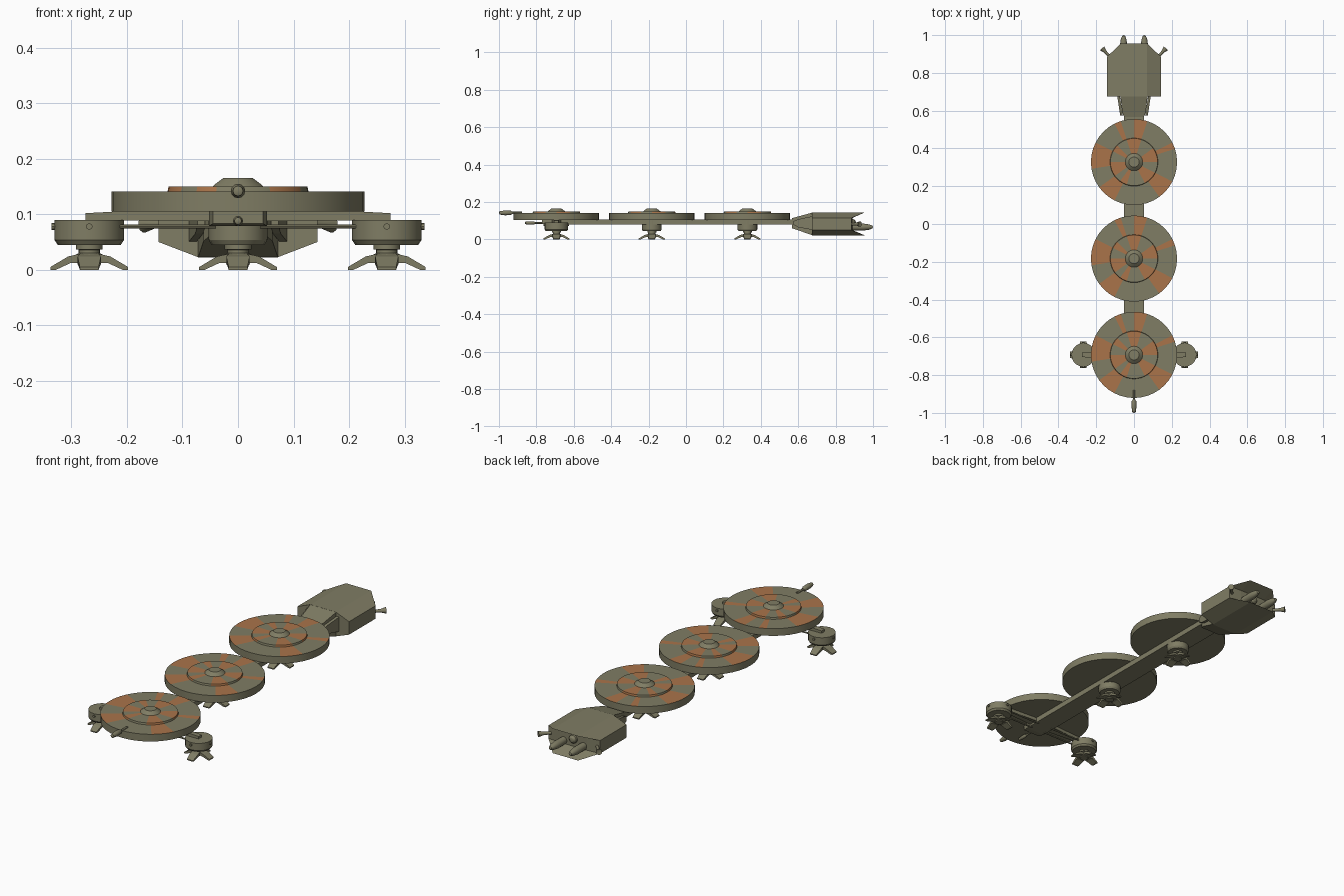
import bpy, bmesh, math
from mathutils import Matrix, Vector

if "Cube" in bpy.data.objects:
    bpy.data.objects.remove(bpy.data.objects["Cube"])


def material(name, rgb):
    m = bpy.data.materials.new(name)
    m.diffuse_color = (*rgb, 1)
    m.use_nodes = True
    m.node_tree.nodes["Principled BSDF"].inputs["Base Color"].default_value = m.diffuse_color
    return m


OLIVE = material("olive_metal", (0.215, 0.205, 0.128))
ORANGE = material("orange_paint", (0.40, 0.175, 0.068))


def finish(name, bm, smooth=False):
    bmesh.ops.recalc_face_normals(bm, faces=bm.faces)
    me = bpy.data.meshes.new(name)
    bm.to_mesh(me)
    bm.free()
    ob = bpy.data.objects.new(name, me)
    bpy.context.collection.objects.link(ob)
    me.materials.append(OLIVE)
    me.materials.append(ORANGE)
    if smooth:
        bpy.ops.object.select_all(action='DESELECT')
        ob.select_set(True)
        bpy.context.view_layer.objects.active = ob
        bpy.ops.object.shade_smooth_by_angle(angle=math.radians(30))
    return ob


def lathe_into(bm, profile, n, mat=Matrix()):
    """Closed surface of revolution about local z from (radius, height) points."""
    rings = []
    for r, z in profile:
        if r < 1e-6:
            rings.append([bm.verts.new(mat @ Vector((0, 0, z)))])
        else:
            rings.append([bm.verts.new(mat @ Vector((r * math.cos(2 * math.pi * i / n),
                         r * math.sin(2 * math.pi * i / n), z))) for i in range(n)])
    for a, b in zip(rings, rings[1:]):
        for i in range(n):
            j = (i + 1) % n
            vs = [a[i % len(a)], a[j % len(a)], b[j % len(b)], b[i % len(b)]]
            bm.faces.new(list(dict.fromkeys(vs)))


def lathe(name, profile, n, loc, axis=(0, 0, 1)):
    bm = bmesh.new()
    rot = Vector((0, 0, 1)).rotation_difference(Vector(axis)).to_matrix().to_4x4()
    lathe_into(bm, profile, n, Matrix.Translation(loc) @ rot)
    return finish(name, bm, True)


def loft(name, sections):
    """Join matching closed loops of points and cap the ends."""
    bm = bmesh.new()
    loops = [[bm.verts.new(p) for p in s] for s in sections]
    n = len(loops[0])
    for a, b in zip(loops, loops[1:]):
        for i in range(n):
            bm.faces.new((a[i], a[(i + 1) % n], b[(i + 1) % n], b[i]))
    bm.faces.new(loops[0])
    bm.faces.new(loops[-1])
    return finish(name, bm)


def rect_y(y, w, z0, z1):
    return [(-w, y, z0), (w, y, z0), (w, y, z1), (-w, y, z1)]


# saucers with painted sectors (angle ranges in degrees)
OUTER = [(72, 90), (18, 27), (-54, -27), (216, 243), (153, 189), (108, 117)]
INNER = [(72, 108), (0, 36), (-63, -27), (180, 216), (234, 252), (135, 153)]


def in_any(angle, ranges):
    return any(a <= angle + k < b for a, b in ranges for k in (-360, 0, 360))


DISC_Y = (-0.693, -0.183, 0.328)
for k, y in enumerate(DISC_Y):
    ob = lathe(f"saucer_{k + 1}", [(0, .105), (.228, .105), (.228, .141), (.127, .141), (.125, .150),
               (.046, .150), (.043, .153), (.027, .165), (0, .165)], 40, (0, y, 0))
    for f in ob.data.polygons:
        c = f.center
        dx, dy = c.x, c.y - y
        r, a = math.hypot(dx, dy), math.degrees(math.atan2(dy, dx)) % 360
        if c.z > .139 and .13 < r < .22:
            f.material_index = int(in_any(a, OUTER))
        elif c.z > .142 and .06 < r < .13:
            f.material_index = int(in_any(a, INNER))

# spine under the saucers
loft("spine", [rect_y(-.77, .045, .083, .106), rect_y(-.74, .052, .079, .106),
               rect_y(.60, .052, .079, .106)])


# landing feet: pod, ankle and four splayed toes
def foot(name, x, y, r, top):
    lathe(name + "_pod", [(0, top), (r, top), (r, .054), (r * .9, .045), (.024, .045), (.024, .037),
          (.019, .036), (.019, .030), (.027, .026), (.02, .008), (0, .008)], 20, (x, y, 0))
    side = [(.012, .030), (.038, .024), (.070, .005), (.070, 0), (.060, 0), (.034, .012), (.012, .012)]
    for i in range(4):
        rot = Matrix.Translation((x, y, 0)) @ Matrix.Rotation(i * math.pi / 2, 4, 'Z')
        loops = [[rot @ Vector((a, s * (.011 + .010 * math.sin(math.pi * min(a / .075, .8))), z))
                  for a, z in side] for s in (-1, 1)]
        loft(f"{name}_toe_{i + 1}", loops)


foot("middle_foot", 0, DISC_Y[1], .053, .10)
foot("rear_foot", 0, DISC_Y[2], .053, .10)

for s, side in ((-1, "left"), (1, "right")):
    y = DISC_Y[0]
    foot(side + "_foot", s * .268, y, .063, .090)
    # outrigger arm and its paired rods
    loft(side + "_arm", [[(s * x, y - w, z0), (s * x, y + w, z0), (s * x, y + w, z1), (s * x, y - w, z1)]
         for x, w, z0, z1 in ((.03, .025, .088, .106), (.20, .014, .089, .106), (.275, .012, .089, .102))])
    for d in (-.025, .025):
        lathe(side + "_arm_rod", [(0, 0), (.004, 0), (.004, .18), (0, .18)], 8,
              (s * .04, y + d, .078), (s, 0, 0))
    # pins on the pod rim
    for dx, dy in ((0, 1), (0, -1), (s, 0)):
        lathe(side + "_pod_pin", [(0, 0), (.006, 0), (.006, .068), (0, .068)], 8,
              (s * .268, y, .078), (dx, dy, 0))

# nose guns
gun = [(0, 0), (.006, 0), (.006, .05), (.012, .06), (.013, .09), (.009, .118), (0, .122)]
lathe("upper_nose_gun", gun, 12, (0, -.878, .142), (0, -1, 0))
lathe("lower_nose_gun", [(r * .7, z * .8) for r, z in gun], 12, (0, -.765, .088), (0, -1, 0))


# stern hull: hexagonal block with a recessed back
def hull_ring(y_mid, y_tip):
    return [(.143, y_mid, .115), (.07, y_tip, .144), (-.07, y_tip, .144), (-.143, y_mid, .115),
            (-.143, y_mid, .050), (-.07, y_tip, .022), (.07, y_tip, .022), (.143, y_mid, .050)]


inner = [(math.copysign(.075, x), .89, min(max(z, .050), .115)) for x, y, z in hull_ring(0, 0)]
inner = [(x * (1 if i in (0, 3, 4, 7) else .9), y, z) for i, (x, y, z) in enumerate(inner)]
loft("stern_hull", [hull_ring(.675, .675), hull_ring(.885, .955), inner])
loft("stern_neck", [rect_y(.567, .052, .060, .114), rect_y(.59, .062, .052, .120),
                    rect_y(.677, .072, .022, .144)])

for s, side in ((-1, "left"), (1, "right")):
    # neck fins
    fin = [(.68, .050), (.68, .125), (.60, .108), (.575, .098), (.575, .078), (.60, .065)]
    loft(side + "_neck_fin", [[(s * (x + (y - .58) * .15), y, z) for y, z in fin] for x in (.060, .074)])
    # thrusters and flared side nozzles
    lathe(side + "_thruster", [(0, 0), (.018, 0), (.019, .06), (.015, .09), (.008, .108), (0, .112)], 14,
          (s * .055, .888, .066), (0, 1, 0))
    lathe(side + "_side_nozzle", [(0, 0), (.007, 0), (.008, .035), (.015, .06), (0, .056)], 12,
          (s * .128, .886, .082), (s * .7, .75, 0))
lathe("stern_dome", [(0, 0), (.022, 0), (.020, .012), (.011, .021), (0, .024)], 14, (0, .886, .088), (0, 1, 0))
